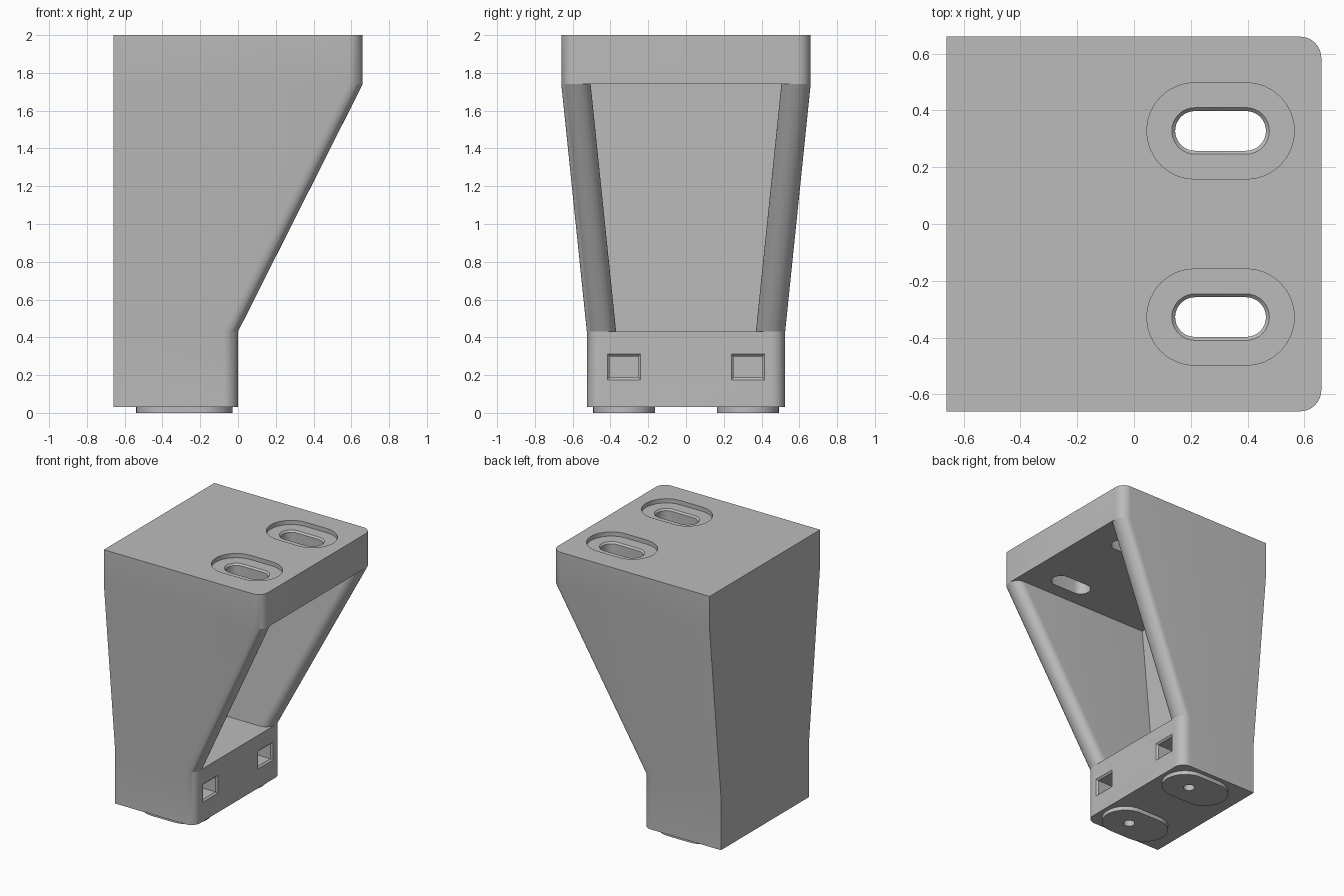
import bpy, bmesh, math

if "Cube" in bpy.data.objects:
    bpy.data.objects.remove(bpy.data.objects["Cube"])

R = 0.075        # fillet radius of the front edges
BACK = -0.66


def loft(name, sections):
    """Closed solid through rings holding equal numbers of points."""
    bm = bmesh.new()
    rings = [[bm.verts.new(p) for p in s] for s in sections]
    n = len(rings[0])
    for a, b in zip(rings, rings[1:]):
        for i in range(n):
            j = (i + 1) % n
            bm.faces.new((a[i], a[j], b[j], b[i]))
    bm.faces.new(rings[0])
    bm.faces.new(rings[-1])
    bmesh.ops.recalc_face_normals(bm, faces=bm.faces[:])
    me = bpy.data.meshes.new(name)
    bm.to_mesh(me)
    bm.free()
    ob = bpy.data.objects.new(name, me)
    bpy.context.collection.objects.link(ob)
    return ob


def combine(target, tool, operation='DIFFERENCE'):
    """Apply a boolean and discard the helper."""
    bpy.context.view_layer.objects.active = target
    mod = target.modifiers.new("combine", 'BOOLEAN')
    mod.operation, mod.object, mod.solver = operation, tool, 'EXACT'
    bpy.ops.object.modifier_apply(modifier=mod.name)
    bpy.data.objects.remove(tool)


def arc(cx, cy, r, a0, a1, n=8):
    return [(cx + r * math.cos(math.radians(a0 + (a1 - a0) * i / n)),
             cy + r * math.sin(math.radians(a0 + (a1 - a0) * i / n)))
            for i in range(n + 1)]


def outer_ring(front, half, z):
    side = arc(front - R, half - R, R, 0, 90) + [(BACK, half)]
    pts = side + [(x, -y) for x, y in reversed(side)]
    return [(x, y, z) for x, y in pts]


def cavity_ring(front, half, z):
    # Mouth flares outward so the pillars get rounded inner edges
    side = [(front + 0.2, half + R)]
    side += arc(front - R, half + R, R, 0, -90) + [(-0.5, half)]
    pts = side + [(x, -y) for x, y in reversed(side)]
    return [(x, y, z) for x, y in pts]


def stadium(cx, cy, r, z, half=0.09):
    pts = arc(cx + half, cy, r, -90, 90, 16) + arc(cx - half, cy, r, 90, 270, 16)
    return [(x, y, z) for x, y in pts]


def rect_x(x, cy, cz, hy, hz):
    return [(x, cy + a * hy, cz + b * hz)
            for a, b in ((-1, -1), (1, -1), (1, 1), (-1, 1))]


# Tapered outer block
body = loft("bracket_body", [outer_ring(0, 0.525, 0.03), outer_ring(0, 0.525, 0.43),
                             outer_ring(0.66, 0.66, 1.74), outer_ring(0.66, 0.66, 2.0)])

# Open front cavity between base and top plate
combine(body, loft("cavity_cutter", [cavity_ring(0, 0.37, 0.43),
                                     cavity_ring(0.66, 0.505, 1.74)]))

for s in (-1, 1):
    y = s * 0.328
    # Locating foot pad under the base
    combine(body, loft("foot_pad", [stadium(-0.285, y, 0.165, 0),
                                    stadium(-0.285, y, 0.165, 0.06)]), 'UNION')
    # Recessed slot through the top plate
    combine(body, loft("slot_cutter", [
        stadium(0.305, y, 0.17, 2.1), stadium(0.305, y, 0.17, 1.968),
        stadium(0.305, y, 0.082, 1.968), stadium(0.305, y, 0.07, 1.956),
        stadium(0.305, y, 0.07, 1.6)]))
    # Nut pocket with chamfered mouth
    combine(body, loft("nut_cutter", [
        rect_x(0.05, y, 0.243, 0.088, 0.068), rect_x(0, y, 0.243, 0.088, 0.068),
        rect_x(-0.012, y, 0.243, 0.076, 0.056), rect_x(-0.32, y, 0.243, 0.076, 0.056)]))
    # Blind bolt hole from below
    ring = arc(-0.23, y, 0.04, 0, 345, 23)
    combine(body, loft("bolt_cutter", [[(px, py, z) for px, py in ring]
                                       for z in (-0.1, 0.36)]))

grey = bpy.data.materials.new("plain grey")
grey.diffuse_color = (0.5, 0.5, 0.5, 1)
grey.use_nodes = True
grey.node_tree.nodes["Principled BSDF"].inputs["Base Color"].default_value = grey.diffuse_color
body.data.materials.clear()
body.data.materials.append(grey)

bpy.ops.object.select_all(action='DESELECT')
body.select_set(True)
bpy.context.view_layer.objects.active = body
bpy.ops.object.shade_smooth_by_angle(angle=math.radians(20))
